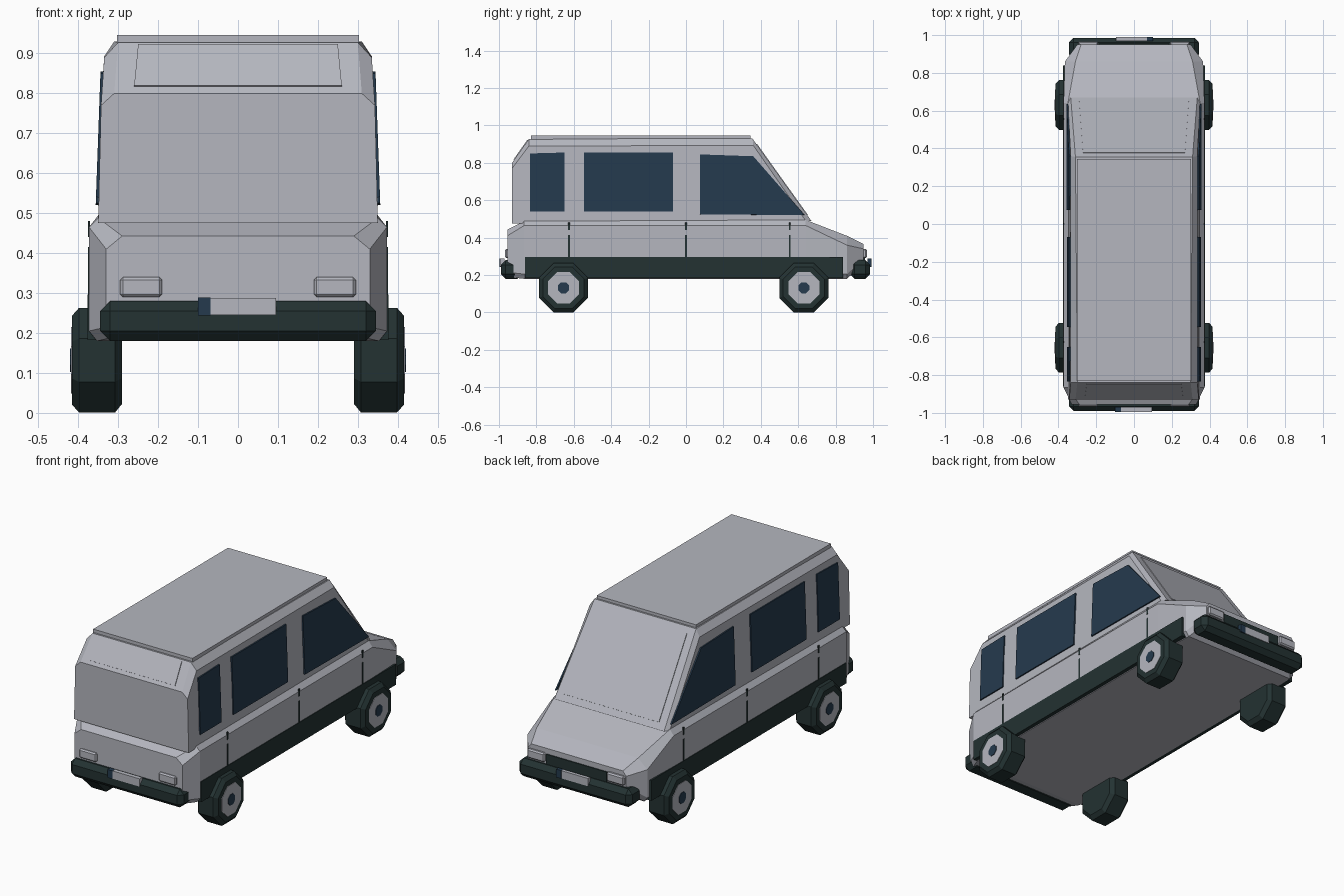
import bpy, bmesh, math
from mathutils import Vector

cube = bpy.data.objects.get("Cube")
if cube:
    bpy.data.objects.remove(cube, do_unlink=True)


def material(name, rgb):
    m = bpy.data.materials.new(name)
    m.use_nodes = True
    m.diffuse_color = (*rgb, 1)
    m.node_tree.nodes["Principled BSDF"].inputs["Base Color"].default_value = (*rgb, 1)
    return m


PAINT = material("silver paint", (0.46, 0.47, 0.52))
RUBBER = material("dark rubber", (0.017, 0.032, 0.032))
GLASS = material("dark blue glass", (0.018, 0.042, 0.075))


def loft(name, rings, mat):
    """Skin a list of equal-length closed rings and cap both ends."""
    bm = bmesh.new()
    loops = [[bm.verts.new(p) for p in ring] for ring in rings]
    for a, b in zip(loops, loops[1:]):
        for i in range(len(a)):
            j = (i + 1) % len(a)
            bm.faces.new((a[i], a[j], b[j], b[i]))
    bm.faces.new(loops[0])
    bm.faces.new(loops[-1])
    bmesh.ops.recalc_face_normals(bm, faces=bm.faces)
    mesh = bpy.data.meshes.new(name)
    bm.to_mesh(mesh)
    bm.free()
    mesh.materials.append(mat)
    ob = bpy.data.objects.new(name, mesh)
    bpy.context.collection.objects.link(ob)
    return ob


def plate(name, pts, mat, half=0.004):
    """Thin slab centred on a planar outline."""
    pts = [Vector(p) for p in pts]
    n = (pts[1] - pts[0]).cross(pts[2] - pts[0]).normalized() * half
    return loft(name, [[p - n for p in pts], [p + n for p in pts]], mat)


def box(name, lo, hi, mat, bevel=0.0):
    (x0, y0, z0), (x1, y1, z1) = lo, hi
    ring = lambda z: [(x0, y0, z), (x1, y0, z), (x1, y1, z), (x0, y1, z)]
    ob = loft(name, [ring(z0), ring(z1)], mat)
    if bevel:
        mod = ob.modifiers.new("chamfer", "BEVEL")
        mod.width, mod.segments = bevel, 1
    return ob


# Lower body: stations along y (y, half width, floor, shoulder, top half width, top)
def body_ring(y, w, z0, zs, wt, zt):
    half = [(w - 0.02, z0), (w, z0 + 0.025), (w, zs), (wt, zt)]
    return [(x, y, z) for x, z in half] + [(-x, y, z) for x, z in reversed(half)]


stations = [
    (-0.955, 0.33, 0.19, 0.41, 0.29, 0.443),
    (-0.865, 0.373, 0.18, 0.465, 0.35, 0.488),
    (0.64, 0.373, 0.18, 0.465, 0.35, 0.495),
    (0.86, 0.366, 0.18, 0.36, 0.31, 0.41),
    (0.95, 0.30, 0.26, 0.34, 0.28, 0.365),
]
loft("lower_body", [body_ring(*s) for s in stations], PAINT)

# Cabin: outer and inner side outlines (half width, y, z)
outer = [(0.35, -0.93, 0.475), (0.343, -0.93, 0.77), (0.335, -0.84, 0.89),
         (0.335, 0.36, 0.893), (0.35, 0.64, 0.49)]
inner = [(0.34, -0.93, 0.475), (0.31, -0.93, 0.80), (0.30, -0.84, 0.928),
         (0.31, 0.355, 0.93), (0.335, 0.67, 0.49)]
flip = lambda ring: [(-x, y, z) for x, y, z in ring]
loft("cabin", [outer, inner, flip(inner), flip(outer)], PAINT)
box("roof_panel", (-0.303, -0.83, 0.92), (0.303, 0.345, 0.946), PAINT)

# Windscreen and tailgate panes
plate("windscreen", [(-0.27, 0.376, 0.90), (0.27, 0.376, 0.90),
                     (0.29, 0.648, 0.52), (-0.29, 0.648, 0.52)], PAINT)
plate("rear_pane", [(-0.26, -0.918, 0.817), (0.26, -0.918, 0.817),
                    (0.25, -0.845, 0.921), (-0.25, -0.845, 0.921)], PAINT)

# Side windows, sills and door gaps
windows = {
    "rear": [(-0.835, 0.54), (-0.65, 0.54), (-0.65, 0.855), (-0.835, 0.85)],
    "middle": [(-0.545, 0.54), (-0.07, 0.54), (-0.07, 0.855), (-0.545, 0.855)],
    "front": [(0.075, 0.525), (0.635, 0.52), (0.36, 0.835), (0.075, 0.845)],
}
for side, s in (("left", 1), ("right", -1)):
    for label, pts in windows.items():
        lean = lambda z: 0.354 - 0.036 * (z - 0.475)
        plate(f"{side}_{label}_window", [(s * lean(z), y, z) for y, z in pts], GLASS)
    box(f"{side}_sill", (s * 0.34, -0.86, 0.183), (s * 0.377, 0.84, 0.296), RUBBER)
    for i, y in enumerate((-0.625, 0.0, 0.555)):
        for part, z0, z1 in (("lower", 0.296, 0.415), ("upper", 0.44, 0.48)):
            box(f"{side}_door_gap_{part}_{i + 1}", (s * 0.37, y - 0.005, z0),
                (s * 0.3755, y + 0.005, z1), RUBBER)

# Bumpers, lamps and number plates at both ends
for end, s, y in (("tail", -1, 0.99), ("nose", 1, 0.985)):
    box(f"{end}_bumper", (-0.345, s * 0.875, 0.18), (0.345, s * y, 0.28), RUBBER, 0.025)
    box(f"{end}_number_plate", (-0.095, s * 0.97, 0.245),
        (0.095, s * (y + 0.004), 0.288), PAINT)
    box(f"{end}_plate_band", (s * 0.069, s * 0.97, 0.244),
        (s * 0.1, s * (y + 0.006), 0.289), GLASS)
    for side, t in (("left", 1), ("right", -1)):
        box(f"{end}_{side}_lamp", (t * 0.19, s * 0.93, 0.29),
            (t * 0.295, s * 0.967, 0.34), PAINT, 0.007)
box("nose_grille", (-0.185, 0.93, 0.27), (0.185, 0.956, 0.335), RUBBER)


# Wheels: octagonal tyre, rim disc and cap
def wheel_ring(x, y, r):
    angles = [math.pi / 8 + i * math.pi / 4 for i in range(8)]
    return [(x, y + r * math.cos(a), 0.132 + r * math.sin(a)) for a in angles]


tyre = [(0.29, 0.118), (0.308, 0.142), (0.398, 0.142), (0.416, 0.12)]
for side, s in (("left", 1), ("right", -1)):
    for axle, y in (("rear", -0.655), ("front", 0.63)):
        for part, sections, mat in (
                ("tyre", tyre, RUBBER),
                ("rim", [(0.40, 0.09), (0.418, 0.09)], PAINT),
                ("cap", [(0.40, 0.032), (0.421, 0.032)], GLASS)):
            loft(f"{axle}_{side}_{part}",
                 [wheel_ring(s * x, y, r) for x, r in sections], mat)
